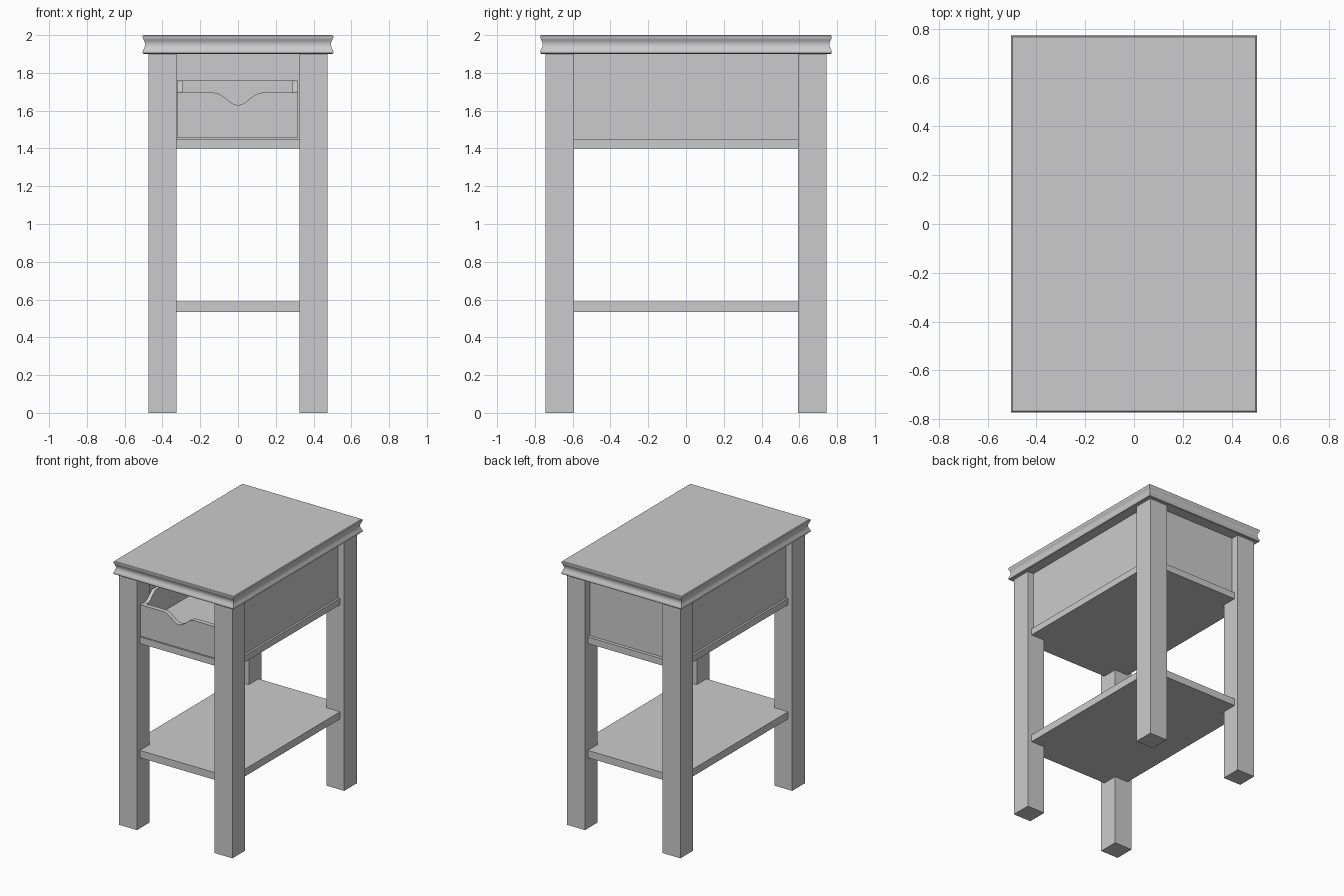
import bpy, bmesh, math
from mathutils import Vector

cube = bpy.data.objects.get("Cube")
if cube:
    bpy.data.objects.remove(cube, do_unlink=True)

grey = bpy.data.materials.new("plain_grey")
grey.use_nodes = True
colour = (0.6, 0.6, 0.6, 1)
grey.diffuse_color = colour
grey.node_tree.nodes["Principled BSDF"].inputs["Base Color"].default_value = colour


def finish(name, bm, smooth=False):
    bmesh.ops.recalc_face_normals(bm, faces=bm.faces[:])
    mesh = bpy.data.meshes.new(name)
    bm.to_mesh(mesh)
    bm.free()
    mesh.materials.append(grey)
    obj = bpy.data.objects.new(name, mesh)
    bpy.context.collection.objects.link(obj)
    if smooth:
        bpy.ops.object.select_all(action="DESELECT")
        obj.select_set(True)
        bpy.context.view_layer.objects.active = obj
        bpy.ops.object.shade_smooth_by_angle(angle=math.radians(35))
    return obj


def box(name, low, high):
    bm = bmesh.new()
    bmesh.ops.create_cube(bm, size=1)
    low, high = Vector(low), Vector(high)
    for v in bm.verts:
        v.co = (low + high) / 2 + v.co * (high - low)
    return finish(name, bm)


def prism(name, outline, offset, place):
    """Extrude a flat outline, mapped into space by place(), along offset."""
    bm = bmesh.new()
    face = bm.faces.new([bm.verts.new(place(a, b)) for a, b in outline])
    new = bmesh.ops.extrude_face_region(bm, geom=[face])["geom"]
    bmesh.ops.translate(bm, vec=offset,
                        verts=[g for g in new if isinstance(g, bmesh.types.BMVert)])
    return finish(name, bm, smooth=True)


# Table top: hollow moulded edge swept around a rectangle
half_x, half_y = 0.505, 0.772
edge = [(0.006, 1.9), (0.001, 1.904), (0, 1.91), (0.002, 1.918)]
for i in range(1, 10):
    t = i / 10
    edge.append((0.002 + 0.011 * math.sin(math.pi * t), 1.918 + 0.064 * t))
edge += [(0.002, 1.982), (0, 1.99), (0.001, 1.996), (0.006, 2)]
bm = bmesh.new()
rings = [[bm.verts.new((sx * (half_x - d), sy * (half_y - d), z))
          for sx, sy in ((-1, -1), (1, -1), (1, 1), (-1, 1))] for d, z in edge]
for a, b in zip(rings, rings[1:]):
    for i in range(4):
        j = (i + 1) % 4
        bm.faces.new((a[i], a[j], b[j], b[i]))
bm.faces.new(rings[0])
bm.faces.new(rings[-1])
finish("table_top", bm, smooth=True)

# Four square legs
for sx, side in ((-1, "right"), (1, "left")):
    for sy, end in ((-1, "front"), (1, "back")):
        xs, ys = sorted((sx * 0.325, sx * 0.475)), sorted((sy * 0.593, sy * 0.745))
        box(f"{end}_{side}_leg", (xs[0], ys[0], 0), (xs[1], ys[1], 1.9))

# Shelf and case floor, their corners let into the legs
box("shelf", (-0.44, -0.71, 0.535), (0.44, 0.71, 0.59))
box("case_floor", (-0.44, -0.71, 1.4), (0.44, 0.71, 1.45))

# Case panels between the legs
for sx, side in ((-1, "right"), (1, "left")):
    xs = sorted((sx * 0.335, sx * 0.425))
    box(f"{side}_case_panel", (xs[0], -0.62, 1.45), (xs[1], 0.62, 1.9))
box("back_case_panel", (-0.35, 0.64, 1.45), (0.35, 0.685, 1.9))

# Drawer front with a scooped hand pull
left, right, bottom, rim = -0.322, 0.316, 1.456, 1.695
scoop = []
for i in range(25):
    x = -0.125 + 0.25 * i / 24
    scoop.append((x, rim - 0.0325 * (1 + math.cos(math.pi * x / 0.125))))
outline = [(left, bottom), (left, rim)] + scoop + [(right, rim), (right, bottom)]
prism("drawer_front", outline, (0, 0.035, 0), lambda a, b: (a, -0.71, b))

# Drawer sides sweep up from the front rim
top = 1.76
sweep = []
for i in range(13):
    t = i / 12
    sweep.append((-0.655 + 0.1 * t, rim + (top - rim) * (1 - math.cos(math.pi * t)) / 2))
outline = [(-0.675, bottom), (-0.675, rim)] + sweep + [(0.63, top), (0.63, bottom)]
for x, side in ((left, "right"), (right - 0.027, "left")):
    prism(f"drawer_{side}_side", outline, (0.027, 0, 0), lambda a, b, x=x: (x, a, b))

# Drawer back and floor
box("drawer_back", (left + 0.027, 0.6, bottom), (right - 0.027, 0.63, top))
box("drawer_floor", (left + 0.027, -0.675, 1.53), (right - 0.027, 0.6, 1.56))
